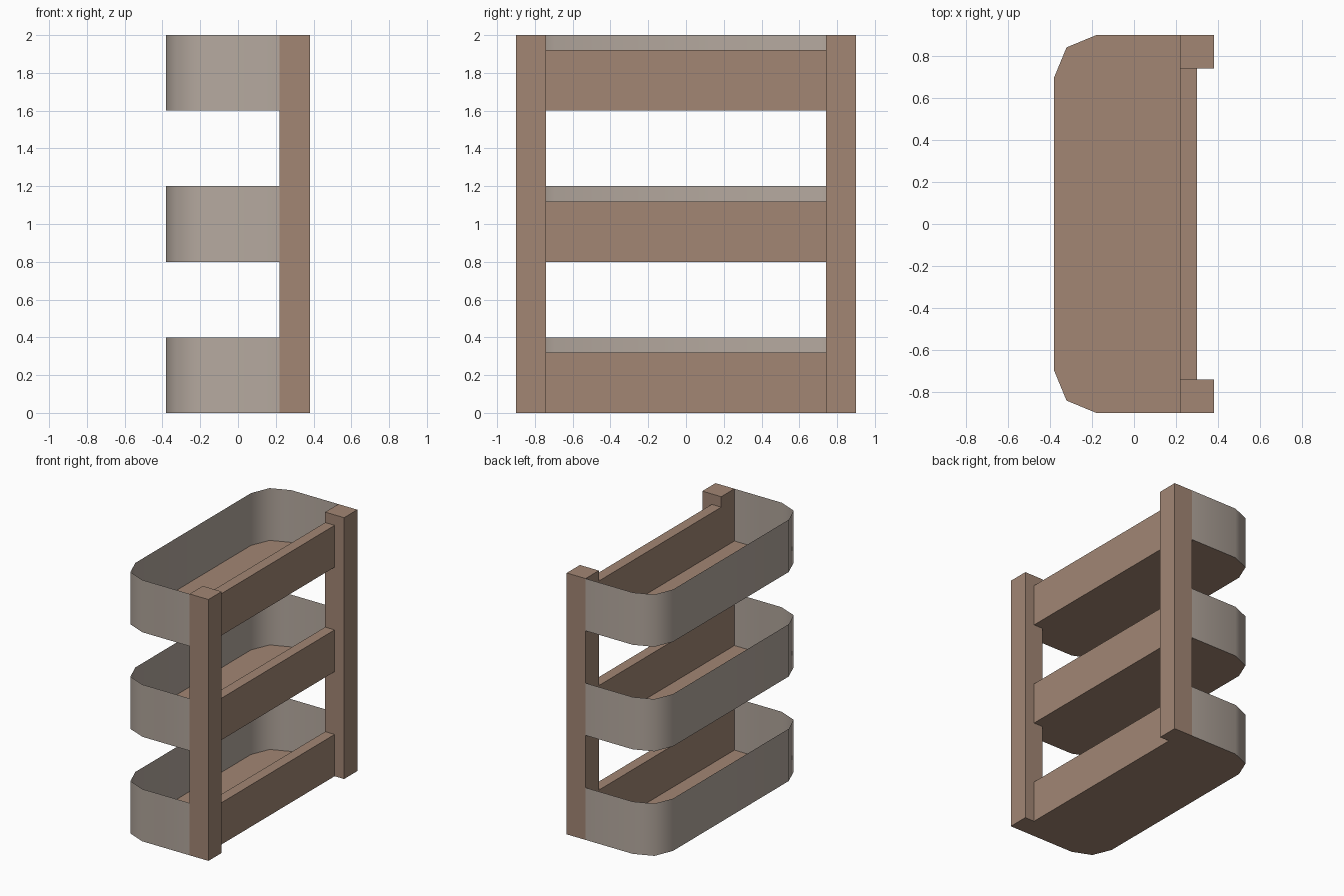
import bpy
import bmesh
from math import sin, cos, pi, radians

cube = bpy.data.objects.get("Cube")
if cube:
    bpy.data.objects.remove(cube, do_unlink=True)


def make_material(name, color):
    mat = bpy.data.materials.new(name)
    mat.use_nodes = True
    mat.diffuse_color = color
    mat.node_tree.nodes["Principled BSDF"].inputs["Base Color"].default_value = color
    return mat


wood = make_material("brown wood", (0.36, 0.24, 0.175, 1))
sheet = make_material("warm grey sheet", (0.46, 0.395, 0.345, 1))


def add_object(name, bm, mat):
    mesh = bpy.data.meshes.new(name)
    bm.to_mesh(mesh)
    bm.free()
    mesh.materials.append(mat)
    obj = bpy.data.objects.new(name, mesh)
    bpy.context.collection.objects.link(obj)
    return obj


def add_box(name, low, high, mat):
    bm = bmesh.new()
    bmesh.ops.create_cube(bm, size=1)
    for v in bm.verts:
        v.co = [lo + (c + 0.5) * (hi - lo) for c, lo, hi in zip(v.co, low, high)]
    return add_object(name, bm, mat)


# Main dimensions
HALF = 0.9
POST = 0.16
BACK = 0.22
FRONT = -0.38
RADIUS = 0.2
WALL_H = 0.4
RAIL_H = 0.32
STEP = 0.8
CORNER_STEPS = 2

# Tray outline: open at the posts, with two rounded corners
half_outline = [(BACK, HALF)]
for i in range(CORNER_STEPS + 1):
    a = pi / 2 * (1 + i / CORNER_STEPS)
    half_outline.append((FRONT + RADIUS + RADIUS * cos(a),
                         HALF - RADIUS + RADIUS * sin(a)))
outline = half_outline + [(x, -y) for x, y in reversed(half_outline)]

# Corner posts
inner = HALF - POST
add_box("left_post", (BACK, inner, 0), (BACK + POST, HALF, 2), wood)
add_box("right_post", (BACK, -HALF, 0), (BACK + POST, -inner, 2), wood)

for level, label in enumerate(("lower", "middle", "upper")):
    z = level * STEP

    # Rail between the posts
    add_box(label + "_rail", (BACK, -inner, z), (BACK + POST / 2, inner, z + RAIL_H), wood)

    # Flat tray floor
    bm = bmesh.new()
    bm.faces.new([bm.verts.new((x, y, z)) for x, y in outline])
    add_object(label + "_tray_floor", bm, wood)

    # Thin bent wall around the tray
    bm = bmesh.new()
    bottom = [bm.verts.new((x, y, z)) for x, y in outline]
    top = [bm.verts.new((x, y, z + WALL_H)) for x, y in outline]
    for i in range(len(outline) - 1):
        bm.faces.new((bottom[i + 1], bottom[i], top[i], top[i + 1]))
    bm.normal_update()
    # Keep the wall facing outwards
    for f in bm.faces:
        c = f.calc_center_median()
        if f.normal.x * c.x + f.normal.y * c.y < 0:
            f.normal_flip()
    wall = add_object(label + "_tray_wall", bm, sheet)
    bpy.ops.object.select_all(action="DESELECT")
    wall.select_set(True)
    bpy.context.view_layer.objects.active = wall
    bpy.ops.object.shade_smooth_by_angle(angle=radians(50))
